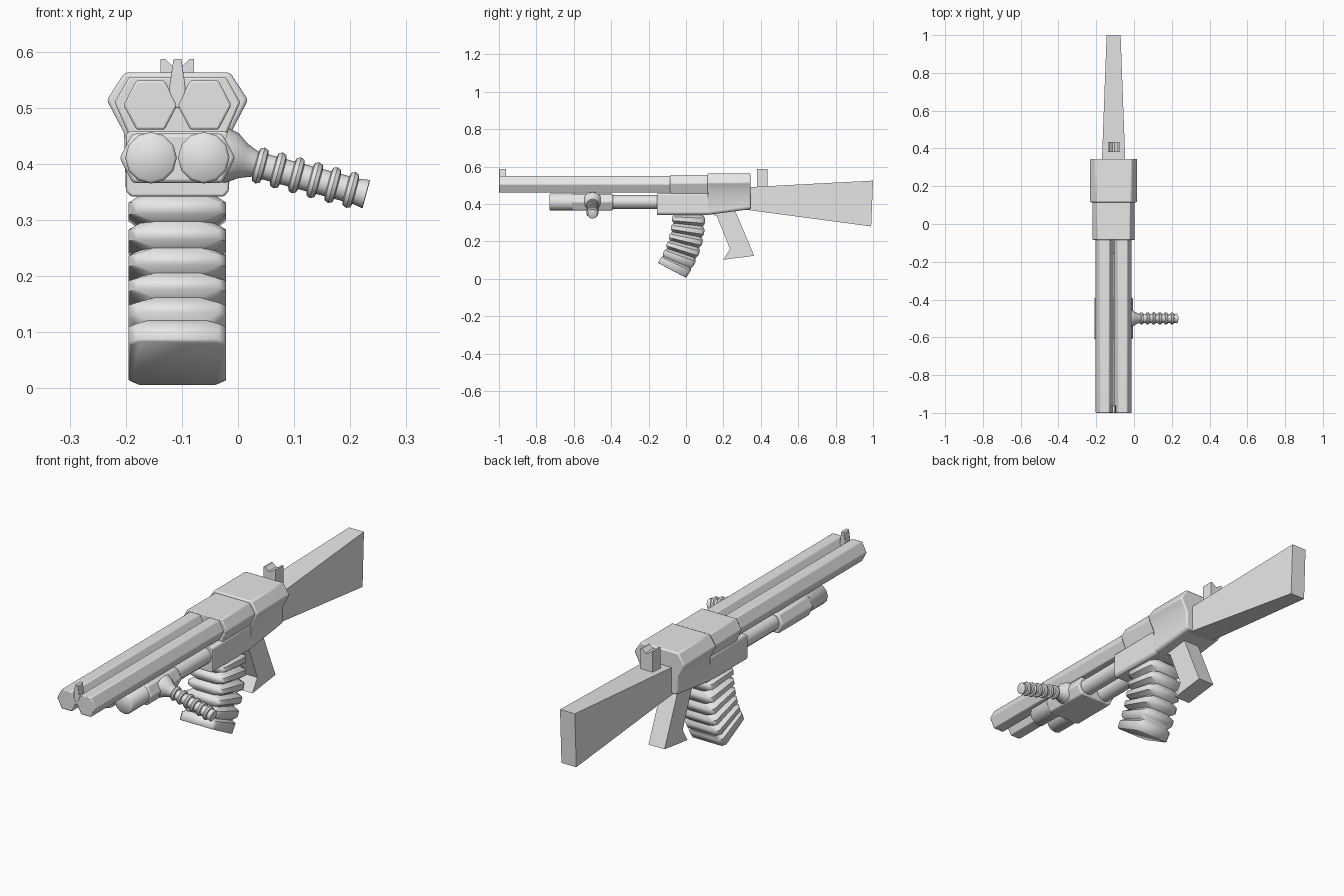
import bpy, bmesh, math
from mathutils import Vector

if "Cube" in bpy.data.objects:
    bpy.data.objects.remove(bpy.data.objects["Cube"])

CX = -0.108  # x of the gun's centre plane

metal = bpy.data.materials.new("light grey")
metal.diffuse_color = (0.8, 0.8, 0.8, 1)
metal.use_nodes = True
metal.node_tree.nodes["Principled BSDF"].inputs["Base Color"].default_value = metal.diffuse_color


def loft(name, rings, smooth=None, bevel=0):
    """Skin a list of equal-length point rings and cap both ends."""
    bm = bmesh.new()
    vs = [[bm.verts.new(p) for p in r] for r in rings]
    n = len(rings[0])
    for a, b in zip(vs, vs[1:]):
        for i in range(n):
            j = (i + 1) % n
            bm.faces.new((a[i], a[j], b[j], b[i]))
    bm.faces.new(vs[0][::-1])
    bm.faces.new(vs[-1])
    bmesh.ops.recalc_face_normals(bm, faces=bm.faces)
    me = bpy.data.meshes.new(name)
    bm.to_mesh(me)
    bm.free()
    me.materials.append(metal)
    ob = bpy.data.objects.new(name, me)
    bpy.context.collection.objects.link(ob)
    if bevel:
        m = ob.modifiers.new("soft edges", 'BEVEL')
        m.width, m.segments, m.limit_method = bevel, 2, 'ANGLE'
    if smooth:
        bpy.ops.object.select_all(action='DESELECT')
        bpy.context.view_layer.objects.active = ob
        ob.select_set(True)
        bpy.ops.object.shade_smooth_by_angle(angle=math.radians(smooth))
    return ob


def along_y(name, outline, y0, y1, **kw):
    """Extrude an (x, z) outline, x measured from the centre plane."""
    return loft(name, [[(CX + x, y, z) for x, z in outline] for y in (y0, y1)], **kw)


def along_x(name, outline, half, **kw):
    """Extrude a (y, z) outline symmetrically about the centre plane."""
    return loft(name, [[(CX + s * half, y, z) for y, z in outline] for s in (-1, 1)], **kw)


def mirrored(half):
    return half + [(-x, z) for x, z in reversed(half)]


def turned(name, profile, start, axis, sides=12, smooth=50):
    """Round part: (distance, radius) profile along an axis."""
    axis = Vector(axis).normalized()
    u = axis.cross(Vector((0, 0, 1))).normalized()
    v = axis.cross(u)
    ring = [2 * math.pi * i / sides for i in range(sides)]
    return loft(name, [[Vector(start) + axis * d + (u * math.cos(a) + v * math.sin(a)) * r
                        for a in ring] for d, r in profile], smooth)


# Twin hexagonal barrels above twin round tubes
for s, side in ((-1, "left"), (1, "right")):
    hexagon = [(s * 0.048 + x, 0.505 + z) for x, z in
               ((-0.048, 0), (-0.025, 0.044), (0.025, 0.044),
                (0.048, 0), (0.025, -0.044), (-0.025, -0.044))]
    along_y(side + "_barrel", hexagon, -1.0, 0.15, bevel=0.004, smooth=35)
    turned(side + "_tube", [(0, 0.041), (0.005, 0.046), (0.33, 0.046), (0.335, 0.037), (0.65, 0.037)],
           (CX + s * 0.047, -0.73, 0.411), (0, 1, 0))

# Clamp holding the lower tubes
along_y("tube_clamp", mirrored([(0.08, 0.366), (0.103, 0.411), (0.08, 0.454)]),
        -0.61, -0.39, bevel=0.006, smooth=40)

# Receiver: front shroud, lower housing and rear block
along_y("receiver_shroud", mirrored([(0.086, 0.45), (0.112, 0.51), (0.086, 0.555)]),
        -0.085, 0.13, bevel=0.004, smooth=40)
along_y("receiver_housing", mirrored([(0.083, 0.342), (0.092, 0.352), (0.092, 0.452), (0.086, 0.458)]),
        -0.155, 0.13, bevel=0.004, smooth=40)
rear = lambda low: mirrored([(0.083, low), (0.092, low + 0.01), (0.095, 0.455),
                             (0.126, 0.514), (0.094, 0.563)])
loft("receiver_rear", [[(CX + x, y, z) for x, z in rear(low)]
                       for y, low in ((0.115, 0.342), (0.345, 0.372))], bevel=0.006, smooth=40)

# Tapering stock
loft("stock", [[(CX + sx * w, y, z) for sx, y, z in
                ((-1, yt, top), (1, yt, top), (1, yb, low), (-1, yb, low))]
               for yt, yb, w, top, low in ((0.30, 0.30, 0.063, 0.488, 0.372),
                                           (1.0, 0.99, 0.037, 0.525, 0.28))])

# Pistol grip
along_x("grip", [(0.105, 0.36), (0.165, 0.335), (0.235, 0.16), (0.20, 0.102),
                 (0.365, 0.123), (0.26, 0.37)], 0.04)

# Sights
along_y("rear_sight", mirrored([(0.03, 0.47), (0.03, 0.587), (0.022, 0.587), (0.006, 0.572)]), 0.38, 0.435)
along_y("front_sight", mirrored([(0.014, 0.50), (0.014, 0.54), (0.007, 0.587)]),
        -0.999, -0.962, bevel=0.002, smooth=40)

# Curved ribbed magazine: front and rear edge curves, grooved at intervals
def bezier(a, b, c, t):
    return Vector(a).lerp(Vector(b), t).lerp(Vector(b).lerp(Vector(c), t), t)


def mag_ring(t, pinch):
    f = bezier((-0.072, 0.36), (-0.075, 0.21), (-0.15, 0.085), t)
    r = bezier((0.10, 0.36), (0.115, 0.165), (0.0, 0.005), t)
    d = (r - f).normalized()
    f, r = f + d * pinch * 0.5, r - d * pinch * 0.5
    w, c = 0.087 - pinch, 0.014 + pinch * 0.6
    pts = [(-w, f + d * c), (-w + c, f), (w - c, f), (w, f + d * c),
           (w, r - d * c), (w - c, r), (-w + c, r), (-w, r - d * c)]
    return [(CX + x, p.x, p.y) for x, p in pts]


rings = []
for i in range(5):
    t = 0.05 + i * 0.16
    rings += [mag_ring(t, 0.02), mag_ring(t + 0.045, 0), mag_ring(t + 0.115, 0)]
rings += [mag_ring(0.85, 0.012), mag_ring(0.88, 0), mag_ring(0.99, 0), mag_ring(1.0, 0.004)]
loft("magazine", rings, smooth=50)

# Side handle with a flared root and raised rings
handle_dir = Vector((0.126, 0, -0.034)).normalized()
handle_start = Vector((-0.03, -0.5, 0.416))
profile = [(0, 0.05), (0.02, 0.046), (0.04, 0.032), (0.055, 0.026)]
for i in range(6):
    d = 0.072 + i * 0.0335
    profile += [(d - 0.009, 0.023), (d - 0.007, 0.03), (d, 0.033), (d + 0.007, 0.03), (d + 0.009, 0.023)]
profile += [(0.267, 0.026), (0.268, 0.024)]
turned("side_handle", profile, handle_start, handle_dir, 12, 40)
